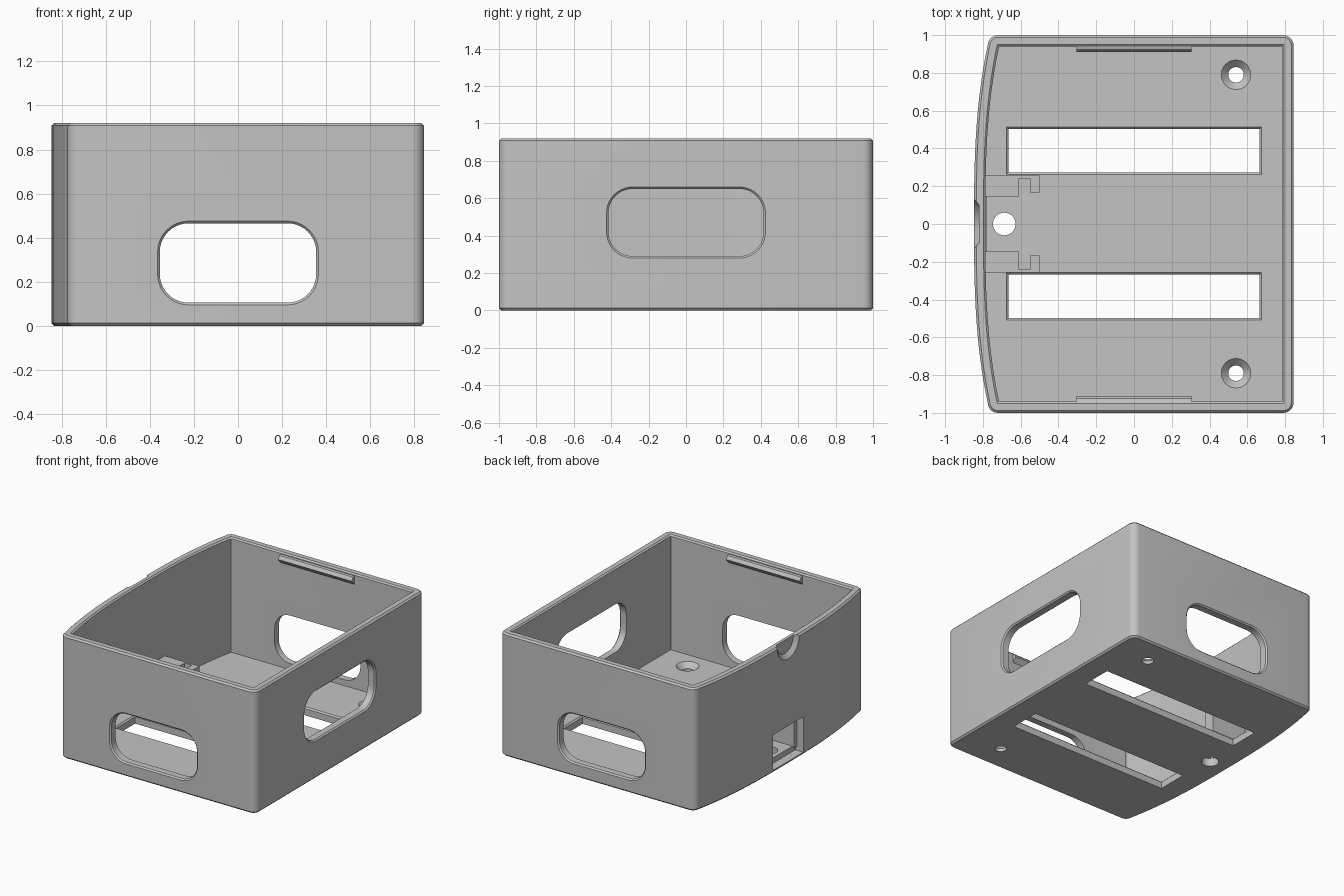
import bpy, math

if "Cube" in bpy.data.objects:
    bpy.data.objects.remove(bpy.data.objects["Cube"])

grey = bpy.data.materials.new("light grey plastic")
grey.diffuse_color = (0.55, 0.55, 0.55, 1)
grey.use_nodes = True
grey.node_tree.nodes["Principled BSDF"].inputs["Base Color"].default_value = grey.diffuse_color


def loft(name, rings):
    """Closed solid through rings with equal point counts."""
    n = len(rings[0])
    verts = [p for r in rings for p in r]
    faces = [tuple(reversed(range(n))),
             tuple(range(len(verts) - n, len(verts)))]
    for k in range(len(rings) - 1):
        for i in range(n):
            j = (i + 1) % n
            a, b = k * n, (k + 1) * n
            faces.append((a + i, a + j, b + j, b + i))
    mesh = bpy.data.meshes.new(name)
    mesh.from_pydata(verts, [], faces)
    mesh.materials.append(grey)
    ob = bpy.data.objects.new(name, mesh)
    bpy.context.collection.objects.link(ob)
    bpy.context.view_layer.objects.active = ob
    bpy.ops.object.select_all(action='DESELECT')
    ob.select_set(True)
    bpy.ops.object.mode_set(mode='EDIT')
    bpy.ops.mesh.select_all(action='SELECT')
    bpy.ops.mesh.normals_make_consistent(inside=False)
    bpy.ops.object.mode_set(mode='OBJECT')
    return ob


def box(name, x0, x1, y0, y1, z0, z1):
    return loft(name, [[(x0, y0, z), (x1, y0, z), (x1, y1, z), (x0, y1, z)]
                       for z in (z0, z1)])


def rounded(u0, u1, v0, v1, r, grow=0.0, steps=10):
    """Rounded rectangle in a plane."""
    u0, u1, v0, v1, r = u0 - grow, u1 + grow, v0 - grow, v1 + grow, r + grow
    pts = []
    for k, (u, v) in enumerate([(u1 - r, v1 - r), (u0 + r, v1 - r),
                                (u0 + r, v0 + r), (u1 - r, v0 + r)]):
        for i in range(steps + 1):
            a = math.pi / 2 * (k + i / steps)
            pts.append((u + r * math.cos(a), v + r * math.sin(a)))
    return pts


def circle(u, v, r, n=32):
    return [(u + r * math.cos(2 * math.pi * i / n),
             v + r * math.sin(2 * math.pi * i / n)) for i in range(n)]


def outline(d, z):
    """Case plan inset by d: three straight sides and a bowed left side."""
    r = max(0.055 - d, 0.004)
    ye, xr, xl = 1 - d - r, 0.845 - d, -0.775 + d
    pts = []
    for cx, cy, start in ((xr - r, -ye, -90), (xr - r, ye, 0), (xl + r, ye, 90)):
        for i in range(7):
            a = math.radians(start + 15 * i)
            pts.append((cx + r * math.cos(a), cy + r * math.sin(a), z))
    for i in range(1, 32):
        y = ye * (1 - i / 16)
        pts.append((xl - 0.072 * (1 - abs(y / ye) ** 2.8), y, z))
    for i in range(7):
        a = math.radians(180 + 15 * i)
        pts.append((xl + r + r * math.cos(a), -ye + r * math.sin(a), z))
    return pts


def cut(target, cutter):
    m = target.modifiers.new("cut", 'BOOLEAN')
    m.operation, m.solver, m.object = 'DIFFERENCE', 'EXACT', cutter
    bpy.context.view_layer.objects.active = target
    bpy.ops.object.modifier_apply(modifier=m.name)
    bpy.data.objects.remove(cutter, do_unlink=True)


# open case: outer skin, bevelled rim, inner walls and floor
FLOOR, TOP = 0.06, 0.92
case = loft("case", [outline(0.012, 0), outline(0, 0.012),
                     outline(0, TOP - 0.012), outline(0.012, TOP),
                     outline(0.05, TOP), outline(0.06, TOP - 0.01),
                     outline(0.06, FLOOR)])

# front and back windows, flared at the outer faces
cut(case, loft("window_cutter", [
    [(u, y, v) for u, v in rounded(-0.355, 0.355, 0.105, 0.465, 0.13, g)]
    for y, g in ((-1.01, 0.02), (-0.99, 0), (0.99, 0), (1.01, 0.02))]))

# right side window
cut(case, loft("side_window_cutter", [
    [(x, u, v) for u, v in rounded(-0.415, 0.415, 0.29, 0.65, 0.13, g)]
    for x, g in ((0.7, 0), (0.835, 0), (0.855, 0.02))]))

# cable opening low in the bowed side
cut(case, box("port_cutter", -0.95, -0.78, -0.18, 0.18, 0.02, 0.285))

# thumb scoop at the rim of the bowed side
cut(case, loft("scoop_cutter", [[(x, u, v) for u, v in circle(0, TOP, r)]
                                for x, r in ((-0.87, 0.16), (-0.82, 0.10))]))

# long floor slots
for y in (-0.383, 0.388):
    cut(case, loft("slot_cutter", [
        [(-0.665 - g, y - 0.115 - g, z), (0.665 + g, y - 0.115 - g, z),
         (0.665 + g, y + 0.115 + g, z), (-0.665 - g, y + 0.115 + g, z)]
        for z, g in ((-0.05, 0), (FLOOR - 0.01, 0), (FLOOR + 0.01, 0.02))]))

# countersunk screw holes and the plain hole
for y in (-0.79, 0.79):
    cut(case, loft("screw_cutter", [
        [(u, v, z) for u, v in circle(0.54, y, r)]
        for z, r in ((-0.05, 0.041), (0.022, 0.041), (0.062, 0.08))]))
cut(case, loft("hole_cutter", [[(u, v, z) for u, v in circle(-0.687, 0, 0.06)]
                               for z in (-0.05, 0.1)]))

for s, side in ((1, "back"), (-1, "front")):
    # wedge-shaped snap ridge under the rim
    loft(side + "_snap_ridge", [
        [(x, s * y, z) for y, z in ((0.945, 0.905), (0.925, 0.90),
                                    (0.91, 0.875), (0.945, 0.835))]
        for x in (-0.305, 0.305)])
    # hooked board holder beside the cable opening
    hook = [(-0.795, 0.145), (-0.61, 0.145), (-0.61, 0.24), (-0.55, 0.24),
            (-0.55, 0.168), (-0.50, 0.168), (-0.50, 0.256), (-0.795, 0.256)]
    loft(side + "_board_holder", [[(x, s * y, z) for x, y in hook]
                                  for z in (FLOOR - 0.01, 0.275)])

for ob in bpy.context.scene.objects:
    ob.select_set(True)
    bpy.context.view_layer.objects.active = ob
bpy.ops.object.shade_smooth_by_angle(angle=math.radians(25))
